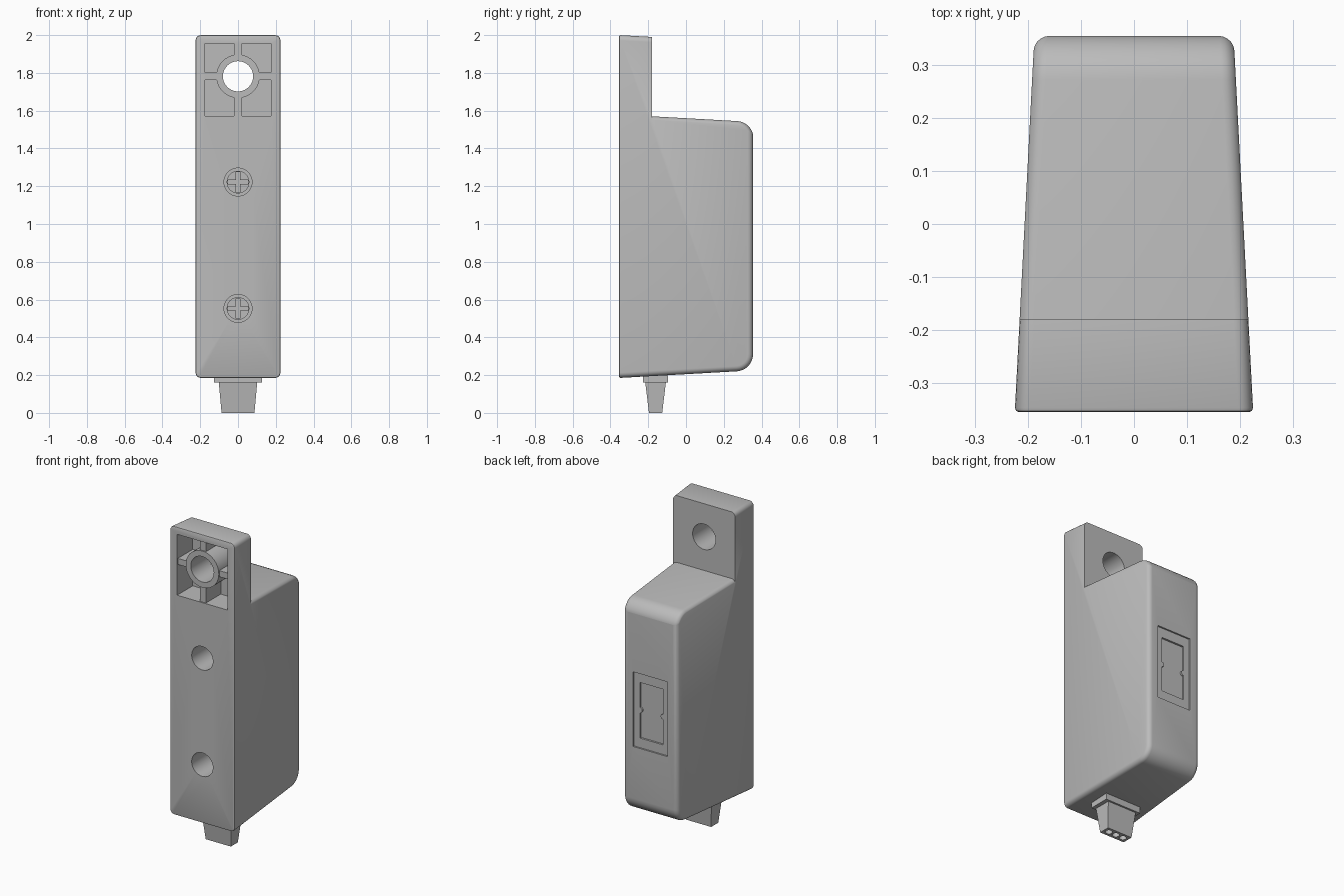
import bpy, bmesh, math
from mathutils import Matrix

cube = bpy.data.objects.get("Cube")
if cube:
    bpy.data.objects.remove(cube, do_unlink=True)

grey = bpy.data.materials.new("plain_grey")
grey.use_nodes = True
grey.diffuse_color = (0.5, 0.5, 0.5, 1)
bsdf = next(n for n in grey.node_tree.nodes if n.type == 'BSDF_PRINCIPLED')
bsdf.inputs["Base Color"].default_value = (0.5, 0.5, 0.5, 1)
bsdf.inputs["Roughness"].default_value = 0.6


def finish(bm, name):
    bmesh.ops.recalc_face_normals(bm, faces=bm.faces)
    mesh = bpy.data.meshes.new(name)
    bm.to_mesh(mesh)
    bm.free()
    mesh.materials.append(grey)
    obj = bpy.data.objects.new(name, mesh)
    bpy.context.collection.objects.link(obj)
    return obj


def frustum(axis, a, b):
    """Six-sided solid between rectangles (x0, x1, v0, v1, position on axis)."""
    bm = bmesh.new()
    rings = []
    for x0, x1, v0, v1, w in (a, b):
        ring = []
        for x, v in ((x0, v0), (x1, v0), (x1, v1), (x0, v1)):
            ring.append(bm.verts.new((x, w, v) if axis == 'y' else (x, v, w)))
        rings.append(ring)
        bm.faces.new(ring)
    for i in range(4):
        j = (i + 1) % 4
        bm.faces.new((rings[0][i], rings[0][j], rings[1][j], rings[1][i]))
    bmesh.ops.recalc_face_normals(bm, faces=bm.faces)
    return bm


def box(name, x0, x1, y0, y1, z0, z1):
    return finish(frustum('z', (x0, x1, y0, y1, z0), (x0, x1, y0, y1, z1)), name)


def rod(name, radius, start, end, x=0, z=0, y=None):
    """Cylinder along y, or along z when y is given."""
    bm = bmesh.new()
    bmesh.ops.create_cone(bm, cap_ends=True, segments=40, radius1=radius,
                          radius2=radius, depth=end - start)
    mid = (start + end) / 2
    if y is None:
        m = Matrix.Translation((x, mid, z)) @ Matrix.Rotation(math.pi / 2, 4, 'X')
    else:
        m = Matrix.Translation((x, y, mid))
    bmesh.ops.transform(bm, matrix=m, verts=bm.verts)
    return finish(bm, name)


def cut(target, *cutters, keep=False):
    bpy.context.view_layer.objects.active = target
    for c in cutters:
        mod = target.modifiers.new("cut", 'BOOLEAN')
        mod.operation = 'DIFFERENCE'
        mod.solver = 'EXACT'
        mod.object = c
        bpy.ops.object.modifier_apply(modifier=mod.name)
        if not keep:
            bpy.data.objects.remove(c, do_unlink=True)


def bevel(bm, edges, size, segments):
    bmesh.ops.bevel(bm, geom=edges, offset=size, offset_type='OFFSET',
                    segments=segments, profile=0.5, affect='EDGES')
    bm.normal_update()


def rounded_case(name, front, back, front_rim):
    """Drafted case with large rear corners and softer side edges."""
    bm = frustum('y', front, back)
    bm.normal_update()
    rear = [e for e in bm.edges if all(v.co.y > 0.3 for v in e.verts)
            and abs(e.verts[0].co.x - e.verts[1].co.x) > 0.1]
    bevel(bm, rear, 0.085, 7)
    sides = []
    for e in bm.edges:
        normals = [f.normal for f in e.link_faces]
        on_side = [abs(n.x) > 0.9 for n in normals]
        if sum(on_side) == 1 and all(n.y > -0.9 for n in normals):
            sides.append(e)
    bevel(bm, sides, 0.028, 5)
    if front_rim:
        rim = [e for e in bm.edges
               if sum(f.normal.y < -0.9 for f in e.link_faces) == 1]
        bevel(bm, rim, 0.008, 2)
    return finish(bm, name)


# Main case: full-height drafted block with the upper rear removed
body = rounded_case("case", (-0.225, 0.225, 0.185, 2.0, -0.355),
                    (-0.188, 0.188, 0.225, 1.96, 0.355), True)
step = box("step_cutter", -0.5, 0.5, -0.18, 0.5, 1.3, 2.3)
form = rounded_case("shoulder_form", (-0.227, 0.227, 0.1, 1.58, -0.357),
                    (-0.190, 0.190, 0.1, 1.54, 0.357), False)
cut(step, form)
cut(body, step)

# Mounting eye: open pocket with a tube and four ribs
EYE = 1.782
cut(body, box("pocket_cutter", -0.175, 0.175, -0.5, -0.2, 1.572, 1.955))
bore = rod("bore_cutter", 0.08, -0.6, 0.1, z=EYE)
tube = rod("eye_tube", 0.115, -0.355, -0.195, z=EYE)
cut(body, bore, keep=True)
cut(tube, bore)
for name, x0, x1, z0, z1 in (
        ("rib_left", 0.1, 0.18, EYE - 0.019, EYE + 0.019),
        ("rib_right", -0.18, -0.1, EYE - 0.019, EYE + 0.019),
        ("rib_top", -0.02, 0.02, EYE + 0.1, 1.96),
        ("rib_bottom", -0.02, 0.02, 1.565, EYE - 0.1)):
    box(name, x0, x1, -0.348, -0.195, z0, z1)

# Recessed cross-head screws
for label, z in (("upper", 1.222), ("lower", 0.553)):
    cut(body, rod("screw_hole_cutter", 0.074, -0.6, -0.05, z=z))
    screw = rod(label + "_screw", 0.06, -0.1, -0.045, z=z)
    cut(screw,
        box("slot_cutter", -0.053, 0.053, -0.2, -0.075, z - 0.01, z + 0.01),
        box("slot_cutter", -0.01, 0.01, -0.2, -0.075, z - 0.053, z + 0.053))

# Rear label panel: shallow frame, deeper window and two side tabs
MID = 0.87
cut(body,
    box("frame_cutter", -0.12, 0.12, 0.345, 0.5, MID - 0.235, MID + 0.235),
    box("window_cutter", -0.08, 0.08, 0.333, 0.5, MID - 0.175, MID + 0.175))
for side, x in (("left", 0.08), ("right", -0.08)):
    rod("window_tab_" + side, 0.016, 0.325, 0.344, x=x, z=MID)

# Cable connector under the case
box("connector_collar", -0.126, 0.126, -0.227, -0.095, 0.16, 0.22)
plug = finish(frustum('z', (-0.087, 0.087, -0.196, -0.126, 0),
                      (-0.102, 0.102, -0.216, -0.106, 0.165)), "connector_plug")
for x in (-0.052, 0, 0.052):
    cut(plug, rod("wire_hole_cutter", 0.021, -0.1, 0.09, x=x, y=-0.161))

# Smooth the curved faces and keep hard edges
bpy.ops.object.select_all(action='DESELECT')
for obj in bpy.context.collection.objects:
    if obj.type == 'MESH' and grey.name in obj.data.materials:
        obj.select_set(True)
bpy.context.view_layer.objects.active = body
bpy.ops.object.shade_smooth_by_angle(angle=math.radians(30))
